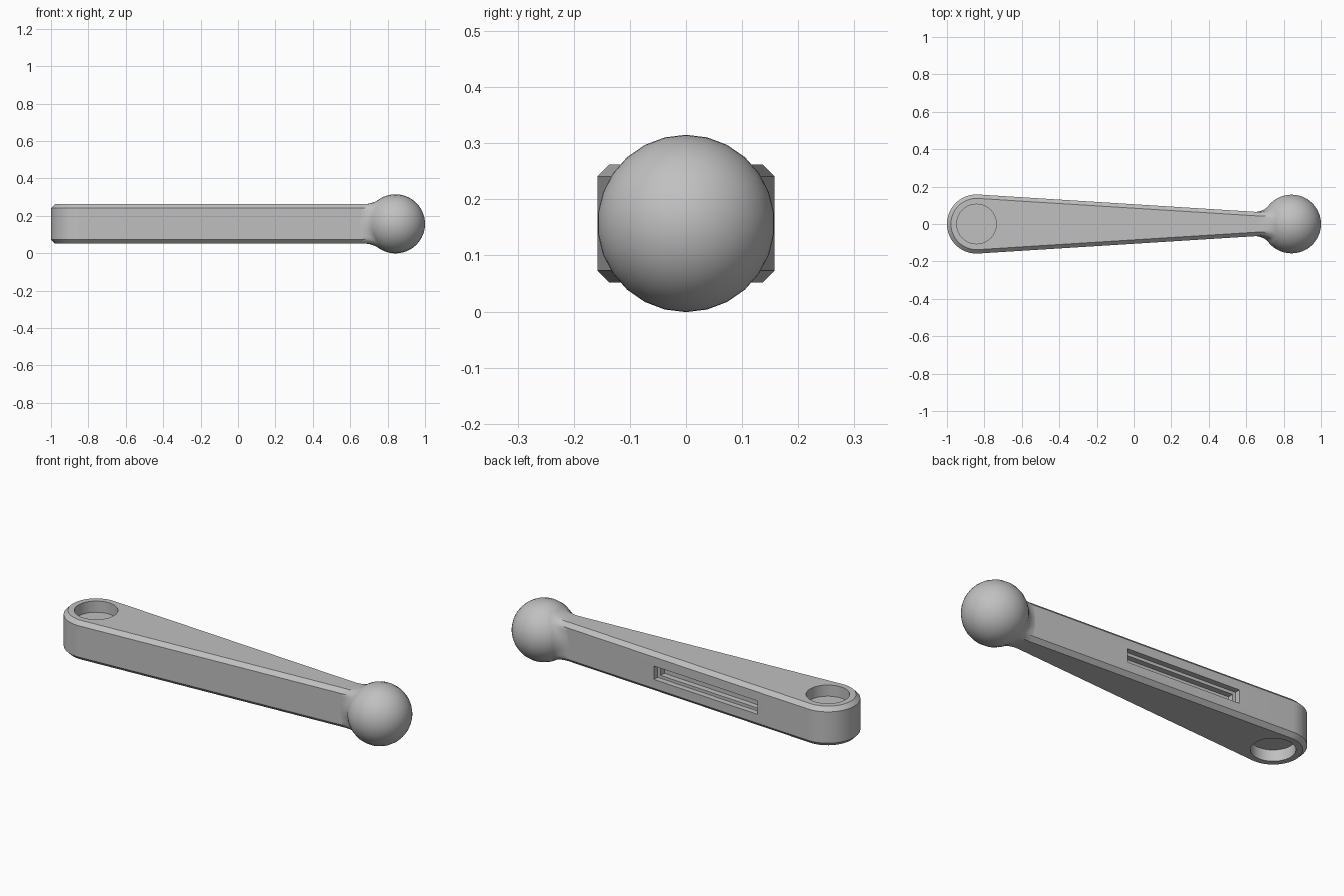
import bpy, bmesh, math
from mathutils import Matrix, Vector

if "Cube" in bpy.data.objects:
    bpy.data.objects.remove(bpy.data.objects["Cube"], do_unlink=True)

R = 0.158                       # radius of the ball and of the wide end
MID = 0.157                     # mid height
HALF = 0.105                    # half thickness of the bar
CHAMFER = 0.021
SLOPE = math.atan(0.063)        # taper of each side
TIP_X, TIP_W = 0.76, 0.058

grey = bpy.data.materials.new("light grey")
grey.use_nodes = True
colour = (0.53, 0.53, 0.53, 1)
grey.diffuse_color = colour
grey.node_tree.nodes["Principled BSDF"].inputs["Base Color"].default_value = colour


def finish(name, bm):
    bmesh.ops.recalc_face_normals(bm, faces=bm.faces)
    mesh = bpy.data.meshes.new(name)
    bm.to_mesh(mesh)
    bm.free()
    obj = bpy.data.objects.new(name, mesh)
    bpy.context.collection.objects.link(obj)
    mesh.materials.append(grey)
    return obj


def select(obj):
    bpy.ops.object.select_all(action="DESELECT")
    obj.select_set(True)
    bpy.context.view_layer.objects.active = obj


def smooth(obj):
    select(obj)
    bpy.ops.object.shade_smooth_by_angle(angle=math.radians(30))


def loft(bm, rings, caps=True):
    rows = [[bm.verts.new(p) for p in ring] for ring in rings]
    n = len(rows[0])
    for a, b in zip(rows, rows[1:]):
        for i in range(n):
            j = (i + 1) % n
            bm.faces.new((a[i], a[j], b[j], b[i]))
    if caps:
        bm.faces.new(rows[0])
        bm.faces.new(rows[-1])


def outline(inset, z):
    # Rounded wide end, straight tapered sides, narrow tip
    steps = 32
    start = math.pi / 2 - SLOPE
    pts = []
    for i in range(steps + 1):
        a = start + (2 * math.pi - 2 * start) * i / steps
        pts.append((-0.842 + (R - inset) * math.cos(a), (R - inset) * math.sin(a), z))
    w = TIP_W - inset
    return pts + [(TIP_X, -w, z), (TIP_X, w, z)]


# Tapered bar with chamfered rims
bm = bmesh.new()
loft(bm, [outline(CHAMFER, MID - HALF), outline(0, MID - HALF + CHAMFER),
          outline(0, MID + HALF - CHAMFER), outline(CHAMFER, MID + HALF)])
arm = finish("arm_bar", bm)


def cut(cutter):
    mod = arm.modifiers.new("cut", "BOOLEAN")
    mod.operation = "DIFFERENCE"
    mod.solver = "EXACT"
    mod.object = cutter
    cutter.hide_render = True
    select(arm)
    bpy.ops.object.modifier_apply(modifier=mod.name)
    bpy.data.objects.remove(cutter, do_unlink=True)


# Blind round sockets above and below
for side in (-1, 1):
    bm = bmesh.new()
    bmesh.ops.create_cone(bm, cap_ends=True, segments=40, radius1=0.106, radius2=0.106,
                          depth=0.12,
                          matrix=Matrix.Translation((-0.842, 0, MID + side * HALF)))
    cut(finish("socket_cutter", bm))

# Stepped slot in the back side
for half_len, half_h, depth in ((0.323, 0.036, 0.03), (0.305, 0.02, 0.06)):
    bm = bmesh.new()
    place = (Matrix.Translation((-0.2, 0.118, MID)) @ Matrix.Rotation(-SLOPE, 4, "Z")
             @ Matrix.Diagonal((2 * half_len, 2 * depth, 2 * half_h, 1)))
    bmesh.ops.create_cube(bm, size=1, matrix=place)
    cut(finish("slot_cutter", bm))
smooth(arm)

# Ball handle, poles along the bar
bm = bmesh.new()
turn = Matrix.Rotation(math.pi / 2, 4, "Y") @ Matrix.Rotation(math.pi / 2, 4, "Z")
bmesh.ops.create_uvsphere(bm, u_segments=26, v_segments=26, radius=R,
                          matrix=Matrix.Translation((0.842, 0, MID)) @ turn)
smooth(finish("ball_handle", bm))


# Neck: fillet sweeping from the bar section onto the ball
def section_radius(a):
    c, s = abs(math.cos(a)), abs(math.sin(a))
    w = 0.064
    return min(w / max(c, 1e-6), HALF / max(s, 1e-6), (w + HALF - CHAMFER) / (c + s))


count, steps = 64, 8
rings = [[] for _ in range(steps + 1)]
for i in range(count):
    a = 2 * math.pi * i / count
    r = section_radius(a)
    meet = math.asin(r / R)
    p1 = Vector((0.842 - R * math.cos(meet), r))
    p0 = p1 - Vector((0.06, 0))
    p2 = Vector((0.842 - R * math.cos(meet + 0.33), R * math.sin(meet + 0.33)))
    for k, ring in enumerate(rings):
        t = k / steps
        p = p0 * (1 - t) ** 2 + p1 * 2 * t * (1 - t) + p2 * t * t
        ring.append((p.x, p.y * math.cos(a), MID + p.y * math.sin(a)))
bm = bmesh.new()
loft(bm, rings, caps=False)
smooth(finish("neck_fillet", bm))
